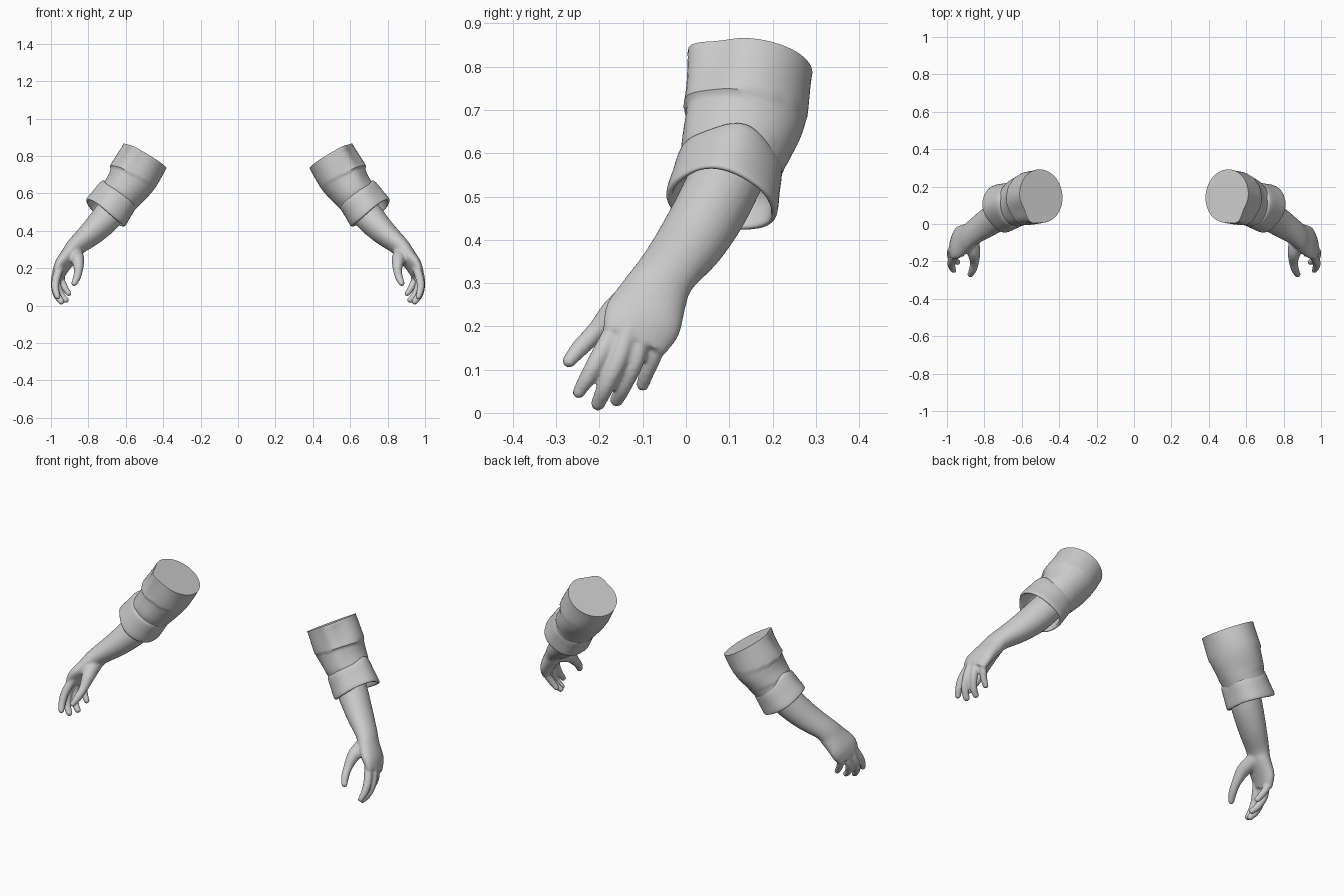
import bpy, bmesh, math
from mathutils import Vector

if "Cube" in bpy.data.objects:
    bpy.data.objects.remove(bpy.data.objects["Cube"])

grey = bpy.data.materials.new("plain_grey")
grey.use_nodes = True
tone = (0.6, 0.6, 0.6, 1)
grey.diffuse_color = tone
grey.node_tree.nodes["Principled BSDF"].inputs["Base Color"].default_value = tone


def spline(pts, steps):
    """Smooth Catmull-Rom resampling of equal-length tuples."""
    pts = [Vector(p) for p in pts]
    out = []
    for i in range(len(pts) - 1):
        a, b, c, d = pts[max(i - 1, 0)], pts[i], pts[i + 1], pts[min(i + 2, len(pts) - 1)]
        for k in range(steps):
            f = k / steps
            out.append(b + (c - a) * (f / 2) + (a * 2 - b * 5 + c * 4 - d) * (f * f / 2)
                       + (b * 3 - a - c * 3 + d) * (f ** 3 / 2))
    return out + [pts[-1]]


def loft(bm, rings, sides=24, axis=None, hint=(0, 1, 0), shape=None, caps=(True, True)):
    """Skin elliptical rings (centre, half width, half depth) along their path."""
    centres = [Vector(r[:3]) for r in rings]
    loops = []
    for i, r in enumerate(rings):
        t = Vector(axis) if axis else centres[min(i + 1, len(rings) - 1)] - centres[max(i - 1, 0)]
        t.normalize()
        w = Vector(hint) - t * t.dot(Vector(hint))
        w.normalize()
        n = w.cross(t)
        n = n if n.x > 0 else -n
        loop = []
        for k in range(sides):
            ang = math.tau * k / sides
            grow, slide = shape(ang, i / (len(rings) - 1)) if shape else (1, 0)
            loop.append(bm.verts.new(centres[i] + t * slide
                        + (w * (r[3] * math.sin(ang)) + n * (r[4] * math.cos(ang))) * grow))
        loops.append(loop)
    for a, b in zip(loops, loops[1:]):
        for k in range(sides):
            j = (k + 1) % sides
            bm.faces.new((a[k], a[j], b[j], b[k]))
    for use, loop in zip(caps, (loops[0], loops[-1])):
        if use:
            bm.faces.new(loop)


def finish(bm, name):
    bmesh.ops.recalc_face_normals(bm, faces=bm.faces)
    mesh = bpy.data.meshes.new(name)
    bm.to_mesh(mesh)
    bm.free()
    mesh.materials.append(grey)
    ob = bpy.data.objects.new(name, mesh)
    bpy.context.collection.objects.link(ob)
    bpy.ops.object.select_all(action='DESELECT')
    ob.select_set(True)
    bpy.context.view_layer.objects.active = ob
    bpy.ops.object.shade_smooth_by_angle(angle=math.radians(45))
    return ob


def mirror(ob):
    ob.modifiers.new("other_side", 'MIRROR').use_mirror_merge = False


def bump(ang, centre, width):
    d = (ang - centre + math.pi) % math.tau - math.pi
    return math.exp(-(d / width) ** 2)


# Forearm and palm
bm = bmesh.new()
arm = [(.62, .11, .58, .085, .08), (.70, .06, .475, .084, .08), (.778, .01, .393, .079, .068),
       (.86, -.045, .322, .070, .052), (.895, -.072, .275, .078, .048),
       (.94, -.10, .215, .091, .040), (.963, -.122, .165, .078, .028)]
loft(bm, spline(arm, 4), hint=(-.25, 1, 0))

# Fingers and thumb: path points with radius
digits = [
    [(.955, -.16, .20, .024), (.975, -.20, .13, .022), (.975, -.225, .085, .020), (.965, -.248, .048, .015)],
    [(.965, -.13, .20, .024), (.98, -.157, .12, .022), (.97, -.186, .06, .020), (.945, -.203, .022, .017)],
    [(.955, -.10, .20, .024), (.967, -.117, .12, .021), (.947, -.145, .06, .019), (.92, -.16, .03, .016)],
    [(.945, -.06, .20, .024), (.945, -.072, .14, .020), (.925, -.09, .095, .018), (.905, -.10, .065, .015)],
    [(.875, -.07, .28, .044), (.857, -.15, .245, .036), (.853, -.205, .19, .024),
     (.862, -.245, .15, .021), (.875, -.27, .12, .016)]]
for path in digits:
    loft(bm, [(*p, p[3]) for p in spline(path, 4)], sides=14, hint=(1, 0.3, 0))
    tip = bmesh.ops.create_icosphere(bm, subdivisions=2, radius=path[-1][3] * 1.05)
    bmesh.ops.translate(bm, verts=tip["verts"], vec=path[-1][:3])
hand = finish(bm, "forearm_and_hand")
fuse = hand.modifiers.new("fuse", 'REMESH')
fuse.mode = 'VOXEL'
fuse.voxel_size = 0.006
fuse.use_smooth_shade = True
soften = hand.modifiers.new("soften", 'SMOOTH')
soften.factor = 0.5
soften.iterations = 5
mirror(hand)


# Sleeve with a front crease and diagonal cloth folds
def sleeve_folds(ang, u):
    crease = .13 * bump(ang, -1.05, .28) - .05 * bump(ang, -.5, .3)
    mid = math.sin(math.pi * min(u, 1))
    wave = (u * 2.6 + .18 * math.sin(ang - .8)) % 1
    overlap = .07 * (wave ** 2 - .4) * mid * (.5 + .5 * math.cos(ang + .4))
    ripple = .018 * math.sin(3 * ang + 7 * u) * mid
    return 1 + crease * (1 - u) + overlap + ripple, 0


bm = bmesh.new()
sleeve = [(.497, .15, .80, .143, .132), (.555, .137, .70, .141, .134),
          (.607, .118, .62, .127, .116), (.66, .10, .55, .112, .105)]
loft(bm, spline(sleeve, 10), sides=56, shape=sleeve_folds, caps=(True, False))
mirror(finish(bm, "sleeve"))


# Rolled cuff: outer band, rounded lip and inner lining, as (distance, radius)
def cuff_folds(ang, u):
    lift = -.035 * bump(ang, .25, .6) * max(0, 1 - u * 2.2)
    rim = .012 * math.sin(ang * 2 - .6) * u
    return 1 + .03 * math.sin(3 * ang + 1) + .015 * math.sin(5 * ang + 4 * u), lift + rim


bm = bmesh.new()
axis = Vector((.56, -.16, -.80)).normalized()
start = Vector((.64, .105, .585))
profile = [(.012, .098), (-.002, .108), (.0, .118), (.02, .123), (.06, .126), (.10, .130),
           (.116, .129), (.120, .122), (.112, .115), (.06, .108), (.02, .07)]
rings = [(*(start + axis * d), r, r * .97) for d, r in profile]
loft(bm, spline(rings, 3), sides=56, axis=axis, shape=cuff_folds, caps=(False, False))
mirror(finish(bm, "rolled_cuff"))
